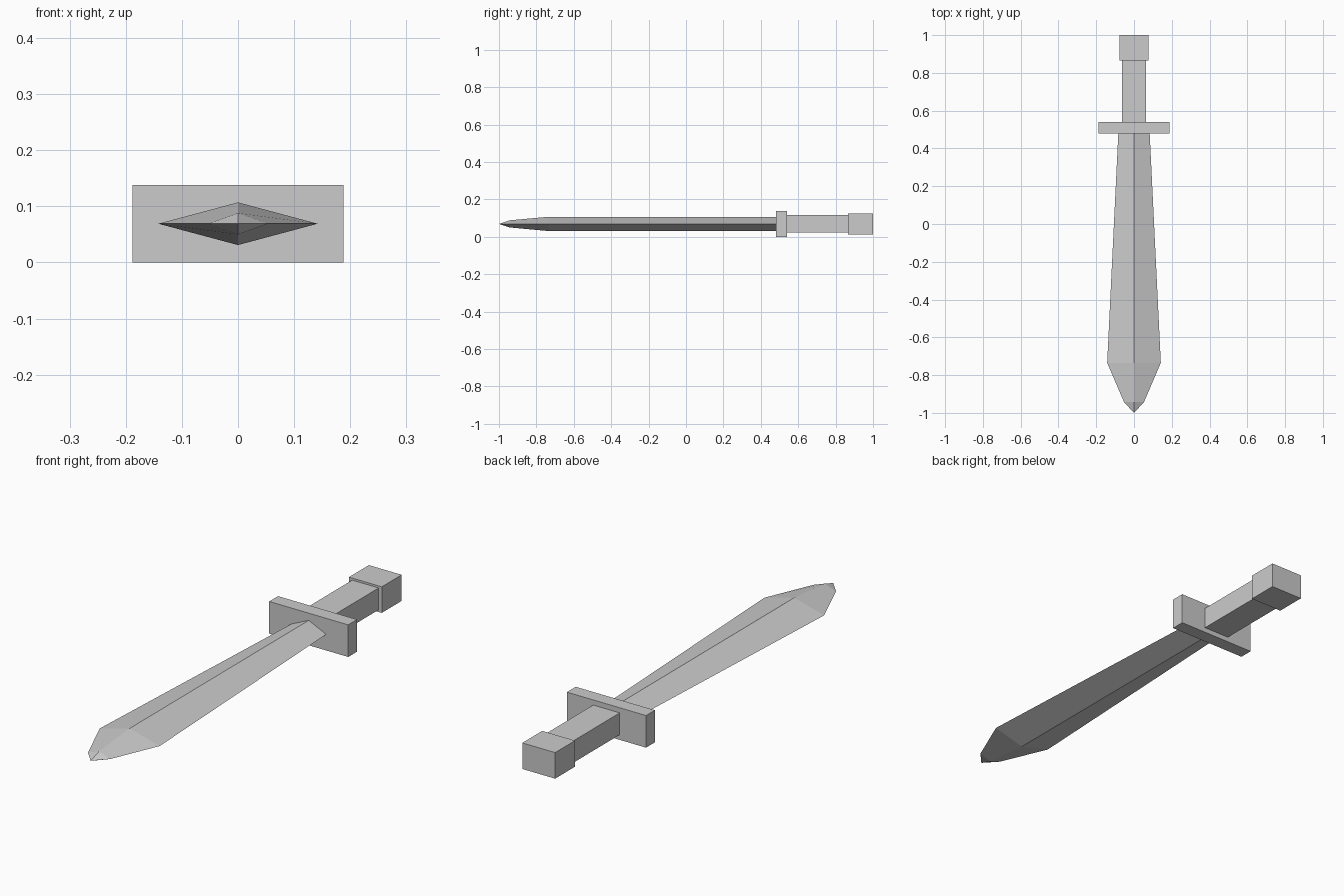
import bpy
import bmesh

cube = bpy.data.objects.get("Cube")
if cube:
    bpy.data.objects.remove(cube, do_unlink=True)

MID_Z = 0.069

grey = bpy.data.materials.new("plain grey")
grey.use_nodes = True
grey.diffuse_color = (0.6, 0.6, 0.6, 1)
grey.node_tree.nodes["Principled BSDF"].inputs["Base Color"].default_value = (0.6, 0.6, 0.6, 1)


def finish(name, bm):
    bmesh.ops.recalc_face_normals(bm, faces=bm.faces)
    mesh = bpy.data.meshes.new(name)
    bm.to_mesh(mesh)
    bm.free()
    mesh.materials.append(grey)
    obj = bpy.data.objects.new(name, mesh)
    obj.location.z = MID_Z
    bpy.context.collection.objects.link(obj)
    return obj


def box(name, half_x, y0, y1, half_z):
    bm = bmesh.new()
    bmesh.ops.create_cube(bm, size=2)
    for v in bm.verts:
        v.co.x *= half_x
        v.co.y = y1 if v.co.y > 0 else y0
        v.co.z *= half_z
    return finish(name, bm)


def diamond_blade(name, sections, tip_y):
    """Loft diamond sections (y, half width, half thickness) to a point."""
    bm = bmesh.new()
    rings = []
    for y, w, t in sections:
        corners = ((w, 0), (0, t), (-w, 0), (0, -t))
        rings.append([bm.verts.new((x, y, z)) for x, z in corners])
    tip = bm.verts.new((0, tip_y, 0))
    bm.faces.new(rings[0])
    for i in range(4):
        j = (i + 1) % 4
        for a, b in zip(rings, rings[1:]):
            bm.faces.new((a[i], a[j], b[j], b[i]))
        bm.faces.new((rings[-1][i], rings[-1][j], tip))
    return finish(name, bm)


# Blade: widens from the guard, then tapers to a point
diamond_blade("blade", [(0.48, 0.083, 0.038),
                        (-0.735, 0.142, 0.038),
                        (-0.943, 0.053, 0.019)], -1.0)

# Hilt
box("guard", 0.188, 0.48, 0.54, 0.069)
box("grip", 0.063, 0.54, 0.865, 0.047)
box("pommel", 0.078, 0.865, 1.0, 0.056)
